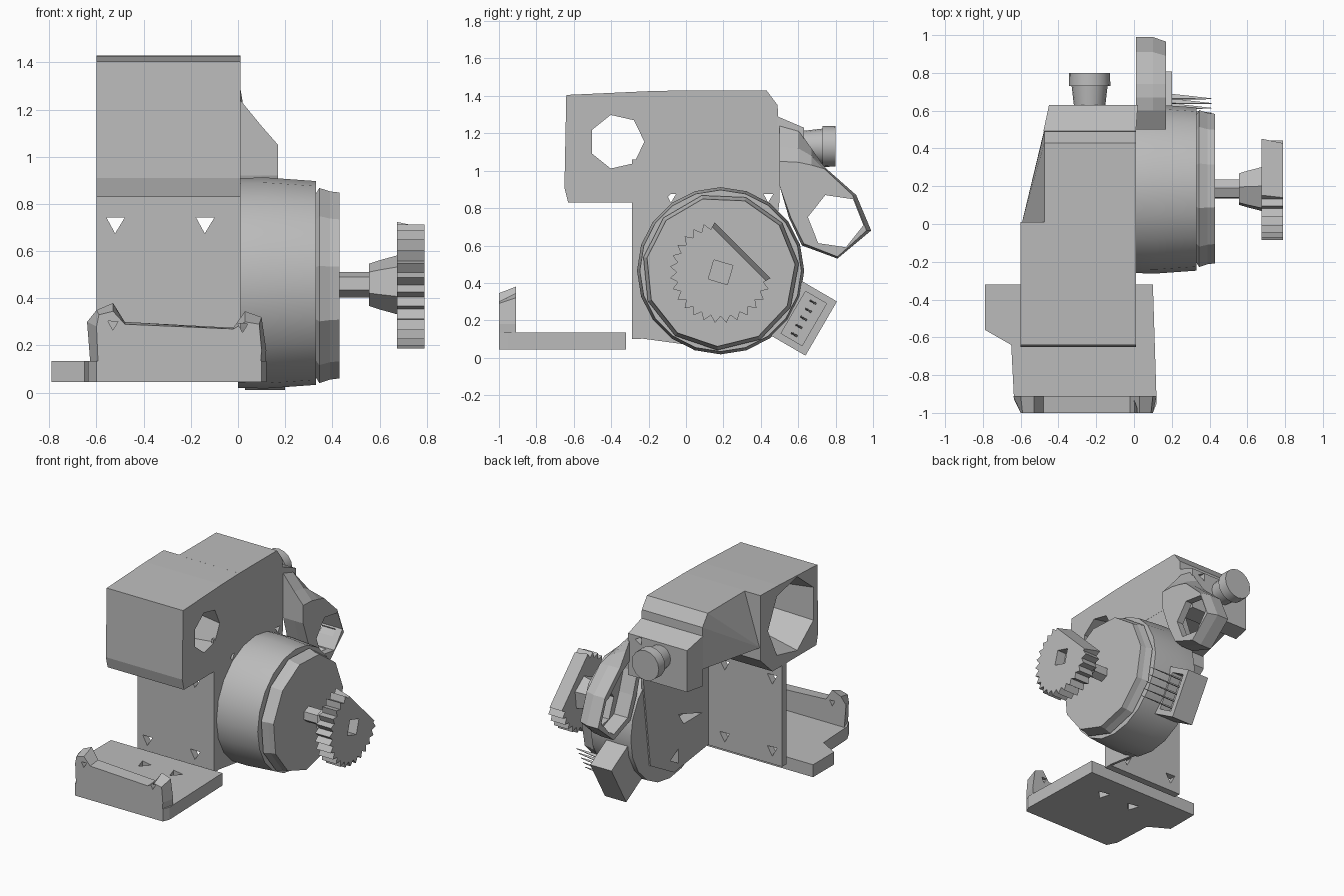
import bpy, bmesh, math
from mathutils import Vector

cube = bpy.data.objects.get("Cube")
if cube:
    bpy.data.objects.remove(cube, do_unlink=True)

grey = bpy.data.materials.new("plain grey")
grey.use_nodes = True
grey.diffuse_color = (0.5, 0.5, 0.5, 1)
grey.node_tree.nodes["Principled BSDF"].inputs["Base Color"].default_value = (0.5, 0.5, 0.5, 1)


def finish(name, bm):
    bmesh.ops.recalc_face_normals(bm, faces=bm.faces)
    mesh = bpy.data.meshes.new(name)
    bm.to_mesh(mesh)
    bm.free()
    mesh.materials.append(grey)
    obj = bpy.data.objects.new(name, mesh)
    bpy.context.collection.objects.link(obj)
    return obj


def place(axis, t, u, v):
    return {"x": (t, u, v), "y": (u, t, v), "z": (u, v, t)}[axis]


def loft(name, axis, sections):
    """Join (position, outline) sections along an axis and cap both ends."""
    bm = bmesh.new()
    rings = [[bm.verts.new(place(axis, t, u, v)) for u, v in outline] for t, outline in sections]
    for a, b in zip(rings, rings[1:]):
        for i in range(len(a)):
            j = (i + 1) % len(a)
            bm.faces.new((a[i], a[j], b[j], b[i]))
    bm.faces.new(rings[0])
    bm.faces.new(rings[-1])
    return finish(name, bm)


def prism(name, axis, a, b, outline):
    return loft(name, axis, [(a, outline), (b, outline)])


def ngon(cu, cv, r, n, turn=0.0):
    return [(cu + r * math.cos(turn + math.tau * i / n), cv + r * math.sin(turn + math.tau * i / n))
            for i in range(n)]


def lathe(name, axis, cu, cv, n, steps, turn=0.0):
    return loft(name, axis, [(t, ngon(cu, cv, r, n, turn)) for t, r in steps])


def hull(name, points):
    bm = bmesh.new()
    for p in points:
        bm.verts.new(p)
    bmesh.ops.convex_hull(bm, input=bm.verts)
    bmesh.ops.dissolve_limit(bm, angle_limit=0.02, verts=bm.verts, edges=bm.edges)
    return finish(name, bm)


def cut(obj, cutter):
    mod = obj.modifiers.new("cut", "BOOLEAN")
    mod.operation, mod.solver, mod.object = "DIFFERENCE", "EXACT", cutter
    bpy.context.view_layer.update()
    result = obj.evaluated_get(bpy.context.evaluated_depsgraph_get())
    mesh = bpy.data.meshes.new_from_object(result)
    obj.modifiers.clear()
    obj.data = mesh
    bpy.data.objects.remove(cutter, do_unlink=True)


def smooth(obj, degrees):
    bpy.ops.object.select_all(action="DESELECT")
    obj.select_set(True)
    bpy.context.view_layer.objects.active = obj
    bpy.ops.object.shade_smooth_by_angle(angle=math.radians(degrees))


# Upper housing: wide front with a flared opening, shallower narrow rear
front_side = [(-0.65, 0.91), (-0.63, 0.83), (-0.13, 0.83), (0.01, 0.96), (0.01, 1.43),
              (-0.2, 1.425), (-0.64, 1.405)]
housing_front = prism("housing_front", "x", -0.6, 0.01, front_side)
cut(housing_front, loft("cutter", "x", [(-0.61, ngon(-0.35, 1.14, 0.275, 7)),
                                        (0.02, ngon(-0.37, 1.155, 0.145, 7))]))
hull("housing_rear", [(x, y, z) for x in (-0.475, 0.01)
                      for y, z in ((0, 1.43), (0.43, 1.43), (0.49, 1.35), (0.5, 1.05), (0, 1.05))]
     + [(-0.595, 0.0, 1.05)])

# Rear block and its thumb knob
rear_block = hull("rear_block", [(x, y, z) for x in (-0.45, 0.02) for y, z in ((0.63, 0.93), (0.63, 1.23))]
                  + [(x, 0.49, z) for x in (-0.48, 0.01) for z in (0.93, 1.29)])
cut(rear_block, prism("cutter", "y", 0.58, 0.7, ngon(-0.07, 1.2, 0.035, 3)))
knob = lathe("knob", "y", -0.235, 1.13, 16, [(0.6, 0.08), (0.73, 0.095), (0.73, 0.11), (0.8, 0.108)])
smooth(knob, 35)

# Mounting back plate with four fixing holes
back_plate = prism("back_plate", "y", -0.29, -0.24, [(-0.6, 0.1), (0.01, 0.1), (0.01, 0.84), (-0.6, 0.84)])
for x in (-0.52, -0.14):
    for z in (0.2, 0.72):
        cut(back_plate, prism("cutter", "y", -0.4, -0.1, ngon(x, z, 0.045, 3, 0.5)))

# Side plate and round motor can, both pierced by recesses from behind
side_plate = prism("side_plate", "x", -0.01, 0.009,
                   [(-0.29, 0.11), (0.15, 0.05), (0.42, 0.2), (0.5, 0.84), (0.5, 1.06), (-0.29, 1.06)])
motor_can = lathe("motor_can", "x", 0.185, 0.465, 20, [(0.0, 0.445), (0.12, 0.447), (0.33, 0.432)])
for part in (side_plate, motor_can):
    cut(part, prism("cutter", "x", -0.1, 0.08, ngon(0.13, 0.15, 0.06, 3)))
    cut(part, prism("cutter", "x", -0.1, 0.08, [(-0.17, 0.36), (0.1, 0.45), (0.04, 0.36)]))
for y in (-0.08, 0.44):
    cut(side_plate, prism("cutter", "x", -0.1, 0.1, ngon(y, 0.86, 0.03, 3, 0.5)))
smooth(motor_can, 30)
lathe("end_cap", "x", 0.185, 0.46, 11, [(0.32, 0.38), (0.345, 0.42), (0.39, 0.405), (0.43, 0.4)], 0.1)

# Drive shaft, flared hub and toothed sector
shaft_y, shaft_z = 0.185, 0.457
lathe("shaft", "x", shaft_y, shaft_z, 6, [(0.42, 0.055), (0.58, 0.055)], 0.4)
lathe("hub", "x", shaft_y, shaft_z, 6, [(0.555, 0.09), (0.60, 0.105), (0.69, 0.13)], 0.4)
teeth = 28
outline = []
for i in range(teeth * 2):
    angle = math.tau * i / (teeth * 2)
    radius = 0.272 if i % 2 else 0.235
    u, v = radius * math.cos(angle), radius * math.sin(angle)
    outline.append((shaft_y + u, shaft_z + v))
gear = prism("gear", "x", 0.675, 0.79, outline)
far = 0.5
chord = [(0.08, 0.74), (0.45, 0.37), (0.45 + far, 0.37 + far), (0.08 + far, 0.74 + far)]
inner_chord = [(u + 0.04, v + 0.04) for u, v in chord]
cut(gear, loft("cutter", "x", [(0.6, inner_chord), (0.85, chord)]))
cut(gear, prism("cutter", "x", 0.72, 0.9, ngon(shaft_y, shaft_z, 0.075, 4, 0.5)))

# Rear lever: a shell open on its inner side, with a large eye
lower = [(0.74, 1.02), (0.91, 0.87), (0.99, 0.68), (0.81, 0.53), (0.62, 0.6), (0.55, 0.75), (0.5, 0.92)]
outer = [(0.74, 1.01), (0.89, 0.87), (0.965, 0.68), (0.81, 0.54), (0.63, 0.61), (0.56, 0.75), (0.5, 0.92)]
lever = loft("rear_lever", "x", [(0.01, [(0.5, 1.24), (0.6, 1.22), (0.67, 1.12)] + lower),
                                 (0.1, [(0.5, 1.13), (0.6, 1.12), (0.67, 1.08)] + lower),
                                 (0.17, [(0.5, 1.05), (0.6, 1.045), (0.67, 1.03)] + outer)])
cut(lever, prism("cutter", "x", 0.0, 0.12, [(0.54, 1.03), (0.63, 1.03), (0.72, 0.98), (0.87, 0.85),
                                            (0.945, 0.69), (0.81, 0.57), (0.65, 0.63), (0.59, 0.77),
                                            (0.54, 0.92)]))
cut(lever, prism("cutter", "x", 0.0, 0.3, ngon(0.8, 0.73, 0.15, 6, 0.9)))

# Slanted connector: open shroud with a row of pins
centre = Vector((0.63, 0.21))
along = Vector((0.5, 0.86)).normalized()
across = Vector((along.y, -along.x))


def slanted(length, width, s=0.0, w=0.0):
    c = centre + along * s + across * w
    return [tuple(c + along * a * length / 2 + across * b * width / 2)
            for a, b in ((-1, -1), (1, -1), (1, 1), (-1, 1))]


shroud = prism("connector", "x", 0.03, 0.2, slanted(0.335, 0.215))
cut(shroud, prism("cutter", "x", 0.12, 0.3, slanted(0.26, 0.13)))
for i in range(5):
    s = -0.1 + 0.05 * i
    loft("connector_pin", "x", [(0.1, slanted(0.012, 0.04, s)), (0.41, slanted(0.003, 0.004, s, -0.02))])

# Front tray: floor with a side ear, and a lip with raised corners
floor = prism("tray_floor", "z", 0.045, 0.135,
              [(-0.79, -0.32), (0.1, -0.32), (0.12, -0.95), (0.1, -1.0), (-0.6, -1.0),
               (-0.635, -0.93), (-0.65, -0.64), (-0.79, -0.56)])
for x in (-0.4, -0.15):
    cut(floor, prism("cutter", "z", 0.0, 0.2, ngon(x, -0.5, 0.05, 3, 0.3)))
lip = loft("tray_lip", "y", [
    (-1.0, [(-0.59, 0.05), (0.09, 0.05), (0.1, 0.18), (0.09, 0.29), (0.03, 0.3), (-0.02, 0.27),
            (-0.48, 0.29), (-0.53, 0.345), (-0.59, 0.33), (-0.6, 0.28)]),
    (-0.91, [(-0.62, 0.045), (0.11, 0.045), (0.12, 0.18), (0.1, 0.32), (0.03, 0.345), (-0.02, 0.275),
             (-0.48, 0.3), (-0.53, 0.38), (-0.6, 0.35), (-0.64, 0.3)])])
for x, z in ((-0.53, 0.29), (0.02, 0.28)):
    cut(lip, prism("cutter", "y", -1.1, -0.8, ngon(x, z, 0.025, 3, 0.5)))
